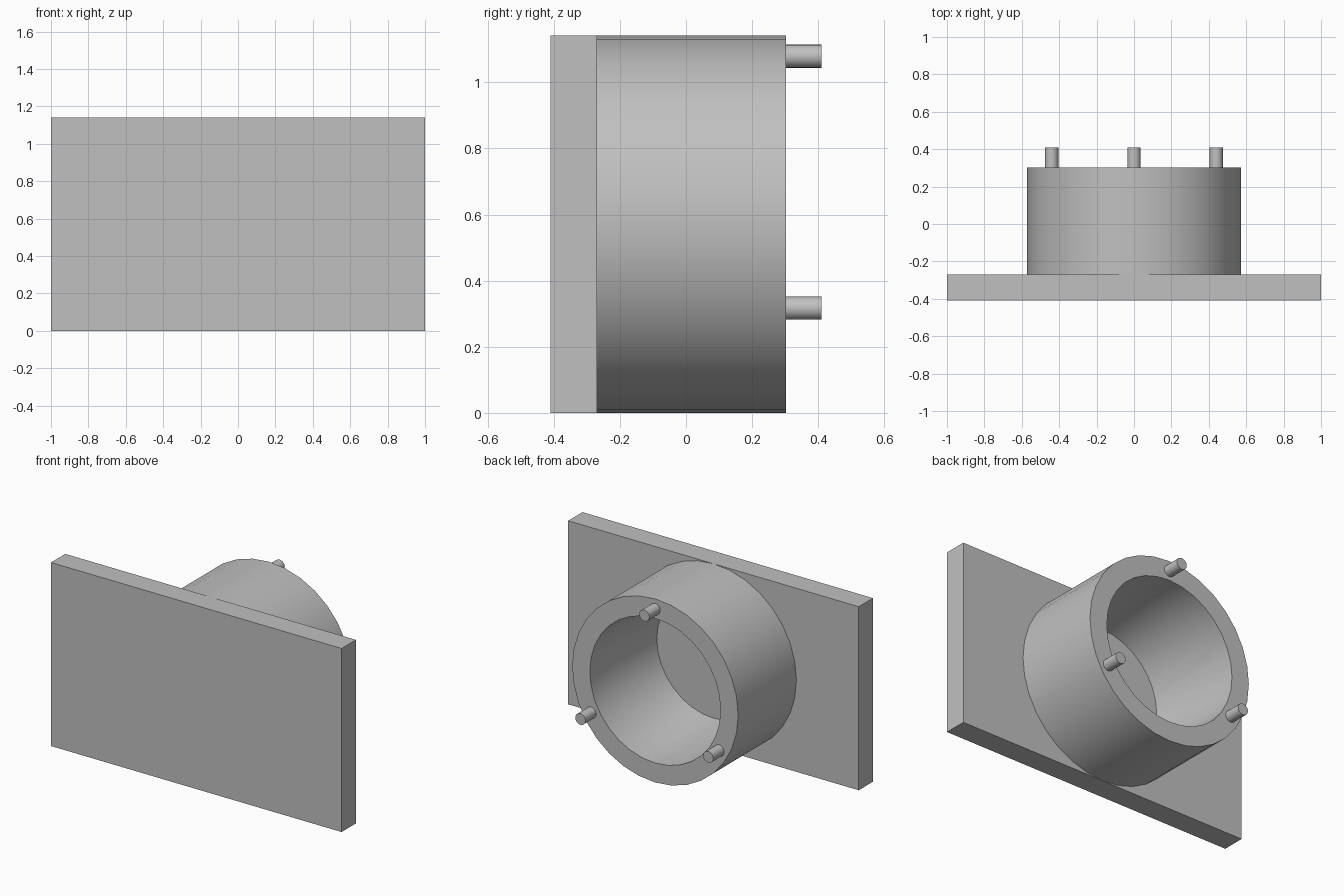
import bpy
import bmesh
from math import sin, cos, pi, radians
from mathutils import Matrix, Vector

cube = bpy.data.objects.get("Cube")
if cube:
    bpy.data.objects.remove(cube, do_unlink=True)

grey = bpy.data.materials.new("plain_grey")
grey.use_nodes = True
colour = (0.53, 0.53, 0.53, 1)
grey.diffuse_color = colour
grey.node_tree.nodes["Principled BSDF"].inputs["Base Color"].default_value = colour

MID_Z = 0.571
PLATE_FRONT, PLATE_BACK = -0.41, -0.27
RIM, PEG_END = 0.303, 0.41


def finish(name, bm, smooth=False):
    bmesh.ops.recalc_face_normals(bm, faces=bm.faces)
    mesh = bpy.data.meshes.new(name)
    bm.to_mesh(mesh)
    bm.free()
    mesh.materials.append(grey)
    obj = bpy.data.objects.new(name, mesh)
    bpy.context.collection.objects.link(obj)
    if smooth:
        bpy.ops.object.select_all(action='DESELECT')
        obj.select_set(True)
        bpy.context.view_layer.objects.active = obj
        bpy.ops.object.shade_smooth_by_angle(angle=radians(30))
    return obj


# Rectangular mounting plate
bm = bmesh.new()
bmesh.ops.create_cube(bm, size=1)
bmesh.ops.scale(bm, vec=(2, PLATE_BACK - PLATE_FRONT, 2 * MID_Z), verts=bm.verts)
bmesh.ops.translate(bm, vec=(0, (PLATE_FRONT + PLATE_BACK) / 2, MID_Z), verts=bm.verts)
finish("mounting_plate", bm)

# Hollow collar: closed (radius, y) profile turned around the y axis
profile = [(0.571, PLATE_BACK), (0.571, RIM), (0.45, RIM),
           (0.445, 0.08), (0.39, PLATE_BACK)]
SIDES = 32
bm = bmesh.new()
rings = []
for i in range(SIDES):
    a = 2 * pi * i / SIDES
    rings.append([bm.verts.new((r * cos(a), y, MID_Z + r * sin(a))) for r, y in profile])
for i, ring in enumerate(rings):
    after = rings[(i + 1) % SIDES]
    for j in range(len(profile)):
        k = (j + 1) % len(profile)
        bm.faces.new((ring[j], ring[k], after[k], after[j]))
finish("hollow_collar", bm, smooth=True)

# Three locating pegs spaced evenly on the rim
PEG_CIRCLE = 0.508
for name, degrees in (("top_peg", 90), ("right_peg", 210), ("left_peg", 330)):
    a = radians(degrees)
    centre = Vector((PEG_CIRCLE * cos(a), (RIM + PEG_END) / 2, MID_Z + PEG_CIRCLE * sin(a)))
    bm = bmesh.new()
    bmesh.ops.create_cone(bm, cap_ends=True, segments=24, radius1=0.035, radius2=0.035,
                          depth=PEG_END - RIM,
                          matrix=Matrix.Translation(centre) @ Matrix.Rotation(pi / 2, 4, 'X'))
    finish(name, bm, smooth=True)
